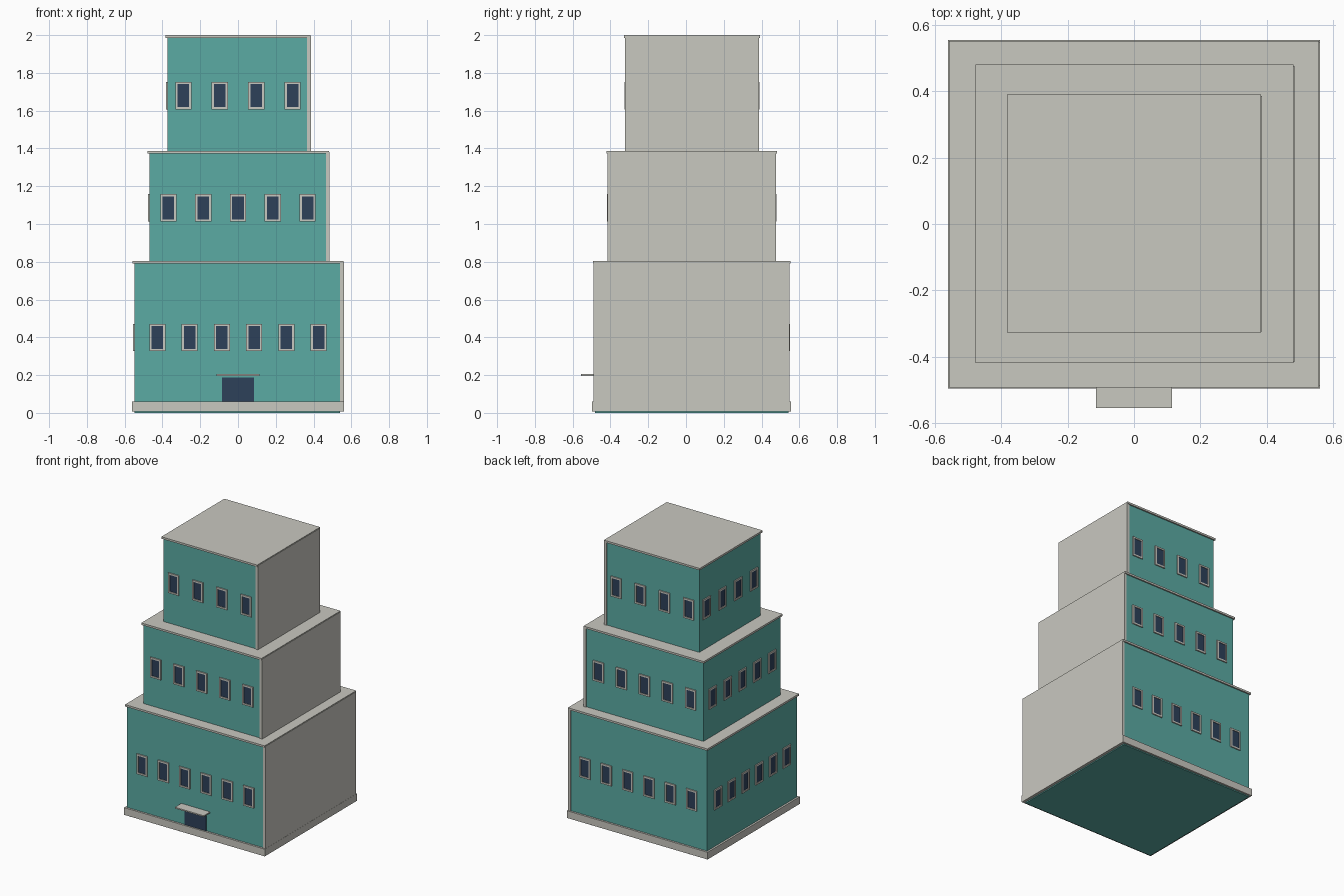
import bpy, bmesh
from mathutils import Vector

if "Cube" in bpy.data.objects:
    bpy.data.objects.remove(bpy.data.objects["Cube"])


def material(name, rgb):
    m = bpy.data.materials.new(name)
    m.diffuse_color = (*rgb, 1)
    m.use_nodes = True
    m.node_tree.nodes["Principled BSDF"].inputs["Base Color"].default_value = m.diffuse_color
    return m


TEAL = material("teal_wall", (0.105, 0.407, 0.371))
STONE = material("pale_stone", (0.584, 0.578, 0.527))
GLASS = material("dark_glass", (0.026, 0.053, 0.102))


def add_box(bm, lo, hi):
    lo, hi = Vector(lo), Vector(hi)
    verts = bmesh.ops.create_cube(bm, size=1)["verts"]
    for v in verts:
        v.co = Vector([(lo[i] + hi[i]) / 2 + v.co[i] * (hi[i] - lo[i]) for i in range(3)])


def boxes(name, mat, *pairs):
    """One object made of axis-aligned boxes given as (low, high) corners."""
    bm = bmesh.new()
    for lo, hi in pairs:
        add_box(bm, lo, hi)
    me = bpy.data.meshes.new(name)
    bm.to_mesh(me)
    bm.free()
    me.materials.append(mat)
    ob = bpy.data.objects.new(name, me)
    bpy.context.collection.objects.link(ob)
    return ob


def on_wall(side, wall, u0, u1, z0, z1, depth):
    """Thin plate standing off a wall; u runs along the wall."""
    if side == "front":
        return (u0, wall - depth, z0), (u1, wall, z1)
    if side == "back":
        return (u0, wall, z0), (u1, wall + depth, z1)
    return (wall - depth, u0, z0), (wall, u1, z1)


def windows(name, side, wall, centre, pitch, n, zc):
    w, h, t = 0.0425, 0.0725, 0.012
    frames, panes = [], []
    for i in range(n):
        u = centre + (i - (n - 1) / 2) * pitch
        z0, z1 = zc - h, zc + h
        for a, b, c, d in ((u - w, u - w + t, z0, z1), (u + w - t, u + w, z0, z1),
                           (u - w + t, u + w - t, z0, z0 + t),
                           (u - w + t, u + w - t, z1 - t, z1)):
            frames.append(on_wall(side, wall, a, b, c, d, 0.008))
        panes.append(on_wall(side, wall, u - w + t, u + w - t, z0 + t, z1 - t, 0.003))
    boxes(name + "_window_frames", STONE, *frames)
    boxes(name + "_window_panes", GLASS, *panes)


# name, wall x0, x1, y0, y1, z0, roof top, windows, front pitch, side pitch, window z
TIERS = (
    ("lower", -0.548, 0.541, -0.483, 0.542, 0.0, 0.804, 6, 0.1705, 0.157, 0.399),
    ("middle", -0.469, 0.465, -0.410, 0.471, 0.80, 1.387, 5, 0.184, 0.169, 1.085),
    ("upper", -0.373, 0.366, -0.318, 0.381, 1.38, 2.0, 4, 0.193, 0.180, 1.680),
)
for name, x0, x1, y0, y1, z0, z1, n, px, py, zc in TIERS:
    o = 0.010
    # coloured body, blank side wall and overhanging roof slab
    boxes(name + "_body", TEAL, ((x0, y0, z0), (x1, y1, z1 - 0.008)))
    boxes(name + "_side_wall", STONE,
          ((x1, y0 - 0.006, max(z0, 0.008)), (x1 + 0.020, y1 + 0.006, z1 - 0.005)))
    boxes(name + "_roof", STONE,
          ((x0 - o, y0 - o, z1 - 0.014), (x1 + 0.017, y1 + o, z1)))
    # windows on the three open sides
    windows(name + "_front", "front", y0, 0, px, n, zc)
    windows(name + "_back", "back", y1, 0, px, n, zc)
    windows(name + "_left", "left", x0, (y0 + y1) / 2, py, n, zc)

# plinth, door and canopy
boxes("plinth", STONE, ((-0.562, -0.497, 0.008), (0.562, 0.556, 0.06)))
boxes("door", GLASS, on_wall("front", -0.483, -0.085, 0.085, 0.06, 0.188, 0.004))
boxes("canopy", STONE, ((-0.115, -0.556, 0.196), (0.115, -0.483, 0.205)))
